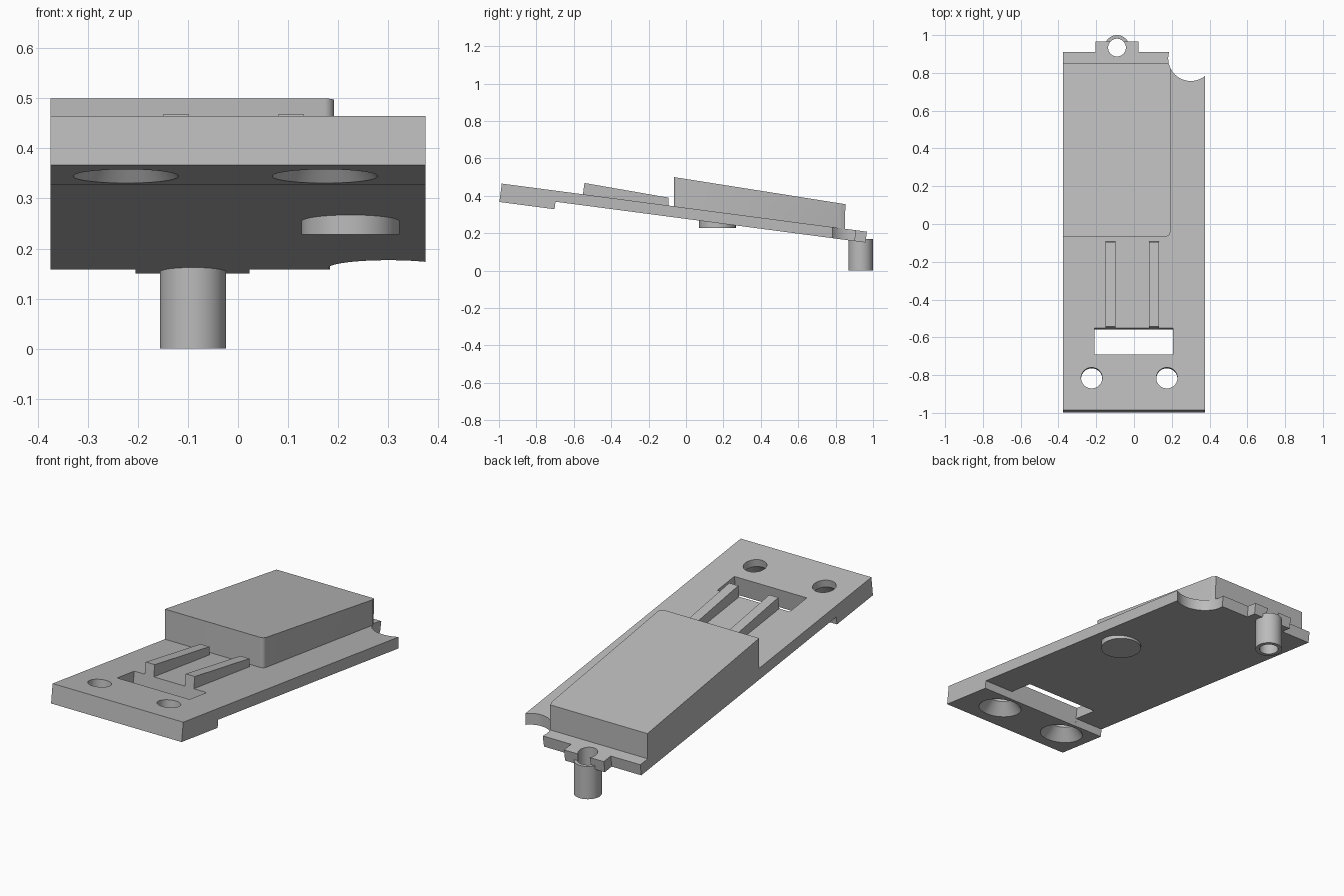
import bpy, bmesh, math
from mathutils import Matrix

if "Cube" in bpy.data.objects:
    bpy.data.objects.remove(bpy.data.objects["Cube"], do_unlink=True)

TILT = math.radians(7.5)
HALF = 0.375      # half width of the plate
THICK = 0.099     # front lip thickness
THIN = 0.0585     # main plate thickness

grey = bpy.data.materials.new("plain grey")
grey.use_nodes = True
grey.diffuse_color = (0.5, 0.5, 0.5, 1)
grey.node_tree.nodes["Principled BSDF"].inputs["Base Color"].default_value = (0.5, 0.5, 0.5, 1)


def pt(y, h):
    """Point at height h above the sloping top surface, measured square to it."""
    top = 0.465 - math.tan(TILT) * (y + 0.985)
    return (y + h * math.sin(TILT), top + h * math.cos(TILT))


def finish(name, bm):
    bmesh.ops.recalc_face_normals(bm, faces=bm.faces)
    mesh = bpy.data.meshes.new(name)
    bm.to_mesh(mesh)
    bm.free()
    mesh.materials.append(grey)
    ob = bpy.data.objects.new(name, mesh)
    bpy.context.collection.objects.link(ob)
    return ob


def prism(name, profile, x0, x1, round_edge=0):
    """Side profile (y, z) extruded along x; optionally round the upright front right edge."""
    bm = bmesh.new()
    face = bm.faces.new([bm.verts.new((x0, y, z)) for y, z in profile])
    out = bmesh.ops.extrude_face_region(bm, geom=[face])
    moved = [v for v in out["geom"] if isinstance(v, bmesh.types.BMVert)]
    bmesh.ops.translate(bm, verts=moved, vec=(x1 - x0, 0, 0))
    if round_edge:
        front = min(y for y, z in profile)
        edge = [e for e in bm.edges
                if all(abs(v.co.x - x1) < 1e-4 and abs(v.co.y - front) < 1e-4 for v in e.verts)]
        bmesh.ops.bevel(bm, geom=edge, offset=round_edge, segments=8,
                        profile=0.5, affect='EDGES')
    return finish(name, bm)


def cylinder(name, x, y, z0, z1, r0, r1=None, tilt=0):
    """Cylinder or cone from z0 to z1; a tilted one is centred on its middle."""
    bm = bmesh.new()
    mat = Matrix.Translation((x, y, (z0 + z1) / 2)) @ Matrix.Rotation(-tilt, 4, 'X')
    bmesh.ops.create_cone(bm, cap_ends=True, segments=64, radius1=r0,
                          radius2=r0 if r1 is None else r1, depth=z1 - z0, matrix=mat)
    return finish(name, bm)


def cut(ob, cutter):
    cutter.hide_render = True
    mod = ob.modifiers.new("cut", 'BOOLEAN')
    mod.operation = 'DIFFERENCE'
    mod.solver = 'EXACT'
    mod.object = cutter
    bpy.context.view_layer.objects.active = ob
    bpy.ops.object.modifier_apply(modifier=mod.name)


def discard(*cutters):
    for c in cutters:
        bpy.data.objects.remove(c, do_unlink=True)


# Sloping base plate with a thicker front lip
plate = prism("base_plate", [pt(-0.985, 0), pt(0.91, 0), pt(0.91, -THIN),
                             pt(-0.69, -THIN), pt(-0.69, -THICK), pt(-0.985, -THICK)],
              -HALF, HALF)

# Rear tab and raised housing
tab = prism("rear_tab", [pt(0.89, 0), pt(0.967, 0), pt(0.967, -THIN), pt(0.89, -THIN)],
            -0.205, 0.023)
housing = prism("raised_housing", [(-0.065, 0.5), (0.852, 0.355), pt(0.852, -0.02),
                                   (-0.065, pt(-0.065, -0.02)[1])],
                -HALF, 0.192, round_edge=0.02)

# Two tapering rails
for side, x in (("right", -0.15), ("left", 0.08)):
    prism(side + "_rail", [pt(-0.551, 0.061), pt(-0.1, 0.042), pt(-0.09, -0.02),
                           pt(-0.551, -0.02)], x, x + 0.052)

# Round pad under the plate and hollow rear peg
cylinder("underside_pad", 0.225, 0.168, 0.228, 0.28, 0.098)
peg = cylinder("rear_peg", -0.09, 0.934, 0, 0.17, 0.066)

# Rectangular window through the plate
window = prism("window_cutter", [pt(-0.691, 0.05), pt(-0.551, 0.05),
                                 pt(-0.551, -0.15), pt(-0.691, -0.15)], -0.21, 0.206)
cut(plate, window)
discard(window)

# Countersunk screw holes, square to the plate
for x in (-0.224, 0.174):
    y, z = pt(-0.815, 0)
    bore = cylinder("bore_cutter", x, y, z - 0.2, z + 0.2, 0.056, tilt=TILT)
    cut(plate, bore)
    y, z = pt(-0.815, -THICK + 0.03)
    sink = cylinder("countersink_cutter", x, y, z - 0.032, z + 0.032, 0.107, 0.055, tilt=TILT)
    cut(plate, sink)
    discard(bore, sink)

# Round corner notch and peg bore
notch = cylinder("notch_cutter", 0.301, 0.877, -0.1, 0.7, 0.12)
peg_bore = cylinder("peg_bore_cutter", -0.09, 0.934, -0.1, 0.7, 0.047)
cut(plate, notch)
cut(housing, notch)
for part in (plate, tab, peg):
    cut(part, peg_bore)
discard(notch, peg_bore)

# Smooth round walls, keep edges sharp
bpy.ops.object.select_all(action='DESELECT')
for ob in bpy.context.collection.objects:
    if ob.type == 'MESH' and grey.name in ob.data.materials:
        ob.select_set(True)
        bpy.context.view_layer.objects.active = ob
bpy.ops.object.shade_smooth_by_angle(angle=math.radians(30))
